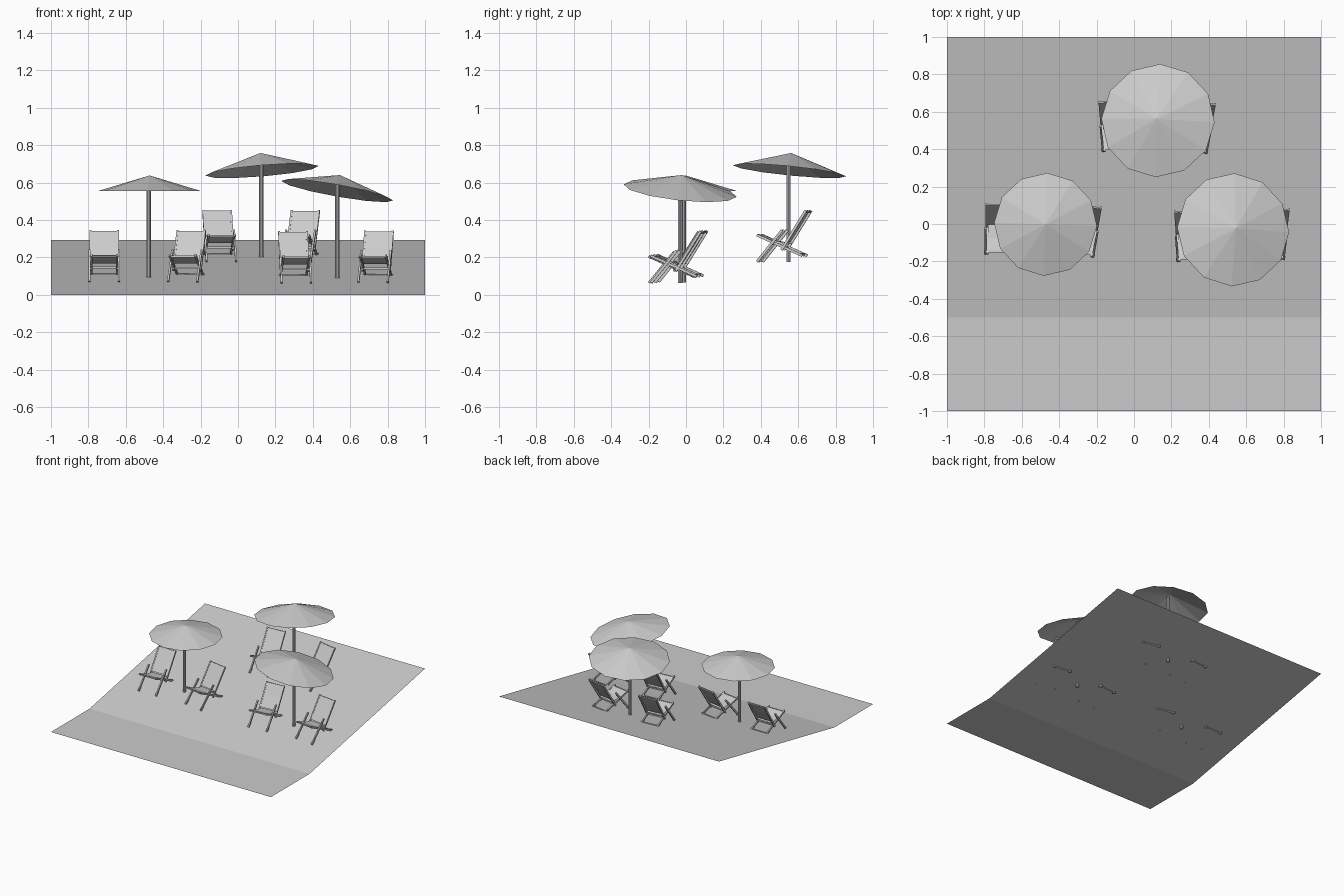
import bpy, bmesh, math
from mathutils import Vector, Matrix

if "Cube" in bpy.data.objects:
    bpy.data.objects.remove(bpy.data.objects["Cube"])


def make(name, bm, mat=Matrix()):
    me = bpy.data.meshes.new(name)
    bm.transform(mat)
    bm.to_mesh(me)
    bm.free()
    ob = bpy.data.objects.new(name, me)
    bpy.context.collection.objects.link(ob)
    return ob


def strip(bm, pts, x0, x1):
    """Sheet swept along x from a (y, z) profile."""
    a = [bm.verts.new((x0, y, z)) for y, z in pts]
    b = [bm.verts.new((x1, y, z)) for y, z in pts]
    for i in range(len(pts) - 1):
        bm.faces.new((a[i], b[i], b[i + 1], a[i + 1]))


def bar(bm, p, q, w, t):
    """Square bar between two points, w wide along its side, t thick."""
    p, q = Vector(p), Vector(q)
    d = q - p
    rot = d.to_track_quat('Z', 'Y').to_matrix().to_4x4()
    m = Matrix.Translation((p + q) / 2) @ rot @ Matrix.Diagonal((w, t, d.length, 1))
    bmesh.ops.create_cube(bm, size=1, matrix=m)


def ground_z(y):
    return max(0, (y + 0.5) * 0.292 / 1.5)


# Ground sheet: flat strip in front, slope behind
bm = bmesh.new()
strip(bm, [(-1, 0), (-0.5, 0), (1, 0.292)], -1, 1)
make("beach_ground", bm)


# Umbrella: open twelve-sided canopy, tilted, on a straight pole
def umbrella(cx, cy, rim_z, radius, height, sx, sy, pole_x, pole_y):
    normal = Vector((-sx, -sy, 1)).normalized()
    rot = Vector((0, 0, 1)).rotation_difference(normal).to_matrix().to_4x4()
    bm = bmesh.new()
    tip = bm.verts.new((0, 0, height))
    rim = []
    for i in range(12):
        a = math.radians(30 * i - 2)
        rim.append(bm.verts.new((radius * math.cos(a), radius * math.sin(a), 0)))
    for i in range(12):
        bm.faces.new((tip, rim[i], rim[(i + 1) % 12]))
    make("umbrella_canopy", bm, Matrix.Translation((cx, cy, rim_z)) @ rot)
    bottom = ground_z(pole_y) - 0.028
    top = rim_z + height * 0.8
    bm = bmesh.new()
    bmesh.ops.create_cone(bm, cap_ends=True, segments=10, radius1=0.012, radius2=0.012,
                          depth=top - bottom)
    make("umbrella_pole", bm, Matrix.Translation((pole_x, pole_y, (top + bottom) / 2)))


umbrella(-0.473, -0.002, 0.555, 0.275, 0.083, 0, 0, -0.477, -0.012)
umbrella(0.128, 0.553, 0.663, 0.304, 0.096, 0.083, -0.1, 0.124, 0.548)
umbrella(0.530, -0.031, 0.557, 0.304, 0.085, -0.178, -0.107, 0.530, -0.032)


# Folding chair: crossing legs and seat rails, leaning back, cloth seat and back
def chair(x, y, angle):
    m = Matrix.Translation((x, y, ground_z(y - 0.135) + 0.004)) @ \
        Matrix.Rotation(math.radians(angle), 4, 'Z')
    bm = bmesh.new()
    for s in (-1, 1):
        bar(bm, (s * 0.079, -0.132, 0), (s * 0.079, 0.004, 0.168), 0.010, 0.014)
        bar(bm, (s * 0.069, -0.135, 0.142), (s * 0.069, 0.112, 0.032), 0.010, 0.014)
        bar(bm, (s * 0.074, 0.0, 0.062), (s * 0.074, 0.132, 0.273), 0.010, 0.014)
    for cy, cz in ((-0.122, 0.136), (0.095, 0.040), (0.006, 0.075), (0.128, 0.265)):
        bar(bm, (-0.078, cy, cz), (0.078, cy, cz), 0.010, 0.010)
    make("chair_frame", bm, m)
    bm = bmesh.new()
    strip(bm, [(-0.125, 0.142), (-0.05, 0.112), (0.03, 0.098)], -0.066, 0.066)
    make("chair_seat", bm, m)
    bm = bmesh.new()
    strip(bm, [(0.022, 0.108), (0.072, 0.185), (0.125, 0.272)], -0.070, 0.070)
    make("chair_back", bm, m)


for x, y, angle in ((-0.715, -0.025, 0), (-0.273, -0.03, -10), (-0.10, 0.528, 5),
                    (0.335, 0.525, -11), (0.303, -0.06, 4), (0.738, -0.045, -7)):
    chair(x, y, angle)
